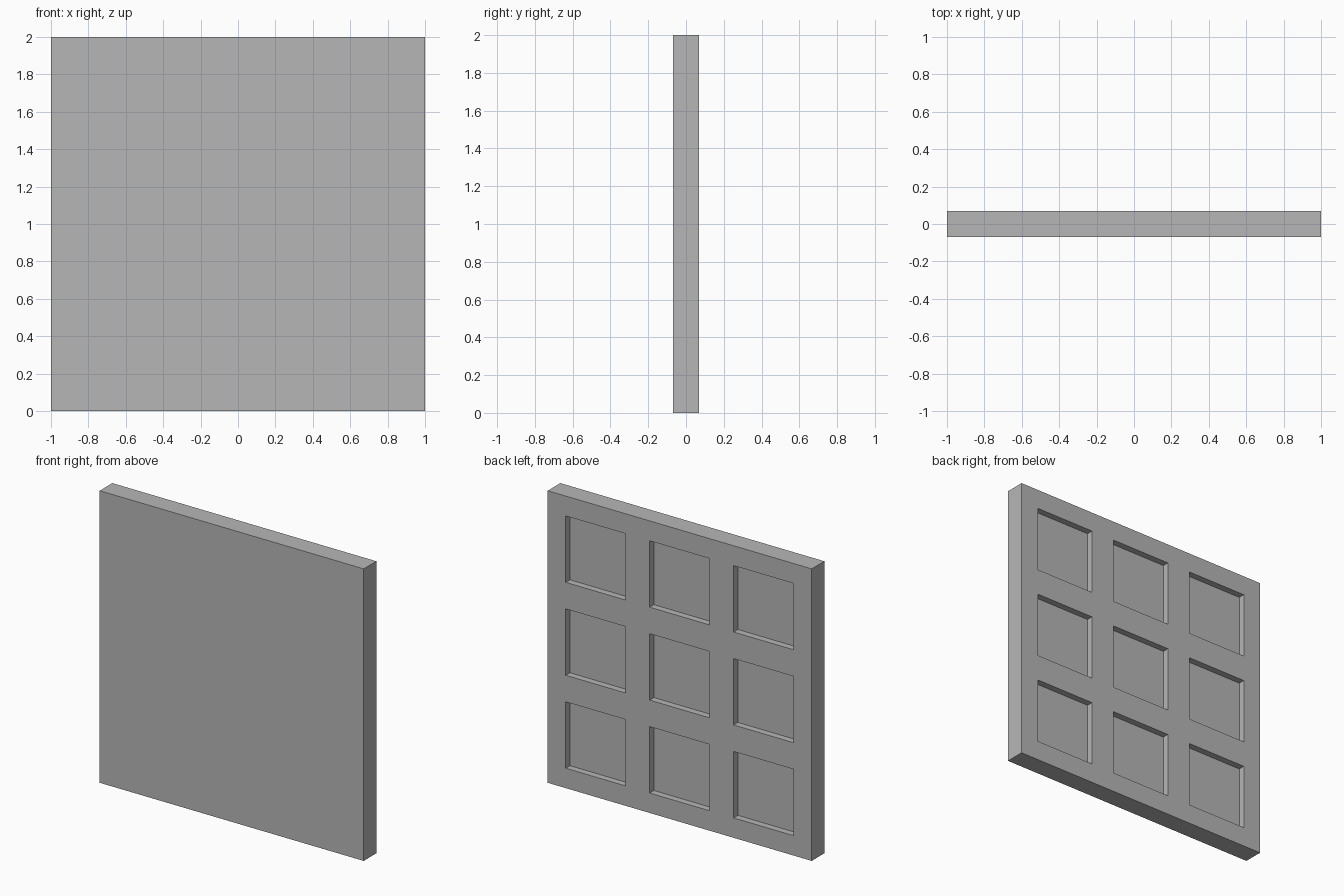
import bpy
import bmesh
from mathutils import Vector

default = bpy.data.objects.get("Cube")
if default:
    bpy.data.objects.remove(default, do_unlink=True)

U = 2 / 22                     # design unit: panel is 22 units wide
SIZE, THICK = 22 * U, 1.5 * U
POCKET, GAP, DEPTH = 5 * U, 2 * U, 0.5 * U
HALF = THICK / 2

grey = bpy.data.materials.new("plain grey")
grey.use_nodes = True
colour = (0.47, 0.47, 0.47, 1)
grey.diffuse_color = colour
grey.node_tree.nodes["Principled BSDF"].inputs["Base Color"].default_value = colour

# Grid lines bounding the border, pockets and ribs
cuts = [-SIZE / 2]
for i in (-1, 0, 1):
    centre = i * (POCKET + GAP)
    cuts += [centre - POCKET / 2, centre + POCKET / 2]
cuts.append(SIZE / 2)

# Solid slab
bm = bmesh.new()
bmesh.ops.create_cube(bm, size=1)
bmesh.ops.scale(bm, vec=(SIZE, THICK, SIZE), verts=bm.verts)
bmesh.ops.translate(bm, vec=(0, 0, SIZE / 2), verts=bm.verts)

# Divide the back face along the grid lines
for axis, offset in ((Vector((1, 0, 0)), 0), (Vector((0, 0, 1)), SIZE / 2)):
    for c in cuts[1:-1]:
        bmesh.ops.bisect_plane(bm, geom=bm.verts[:] + bm.edges[:] + bm.faces[:],
                               plane_co=axis * (c + offset), plane_no=axis)


def in_pocket(v):
    return any(abs(v - i * (POCKET + GAP)) < POCKET / 2 for i in (-1, 0, 1))


# Sink the nine square pockets into the back
bm.normal_update()
floors = []
for f in bm.faces:
    c = f.calc_center_median()
    if f.normal.y > 0.9 and in_pocket(c.x) and in_pocket(c.z - SIZE / 2):
        floors.append(f)
for f in floors:
    new = bmesh.ops.extrude_discrete_faces(bm, faces=[f])["faces"][0]
    bmesh.ops.translate(bm, vec=(0, -DEPTH, 0), verts=new.verts)

# Merge leftover flat divisions and tidy normals
bmesh.ops.dissolve_limit(bm, angle_limit=0.01, verts=bm.verts, edges=bm.edges)
bmesh.ops.recalc_face_normals(bm, faces=bm.faces)

mesh = bpy.data.meshes.new("pocketed_panel")
bm.to_mesh(mesh)
bm.free()
mesh.materials.append(grey)
panel = bpy.data.objects.new("pocketed_panel", mesh)
bpy.context.collection.objects.link(panel)
